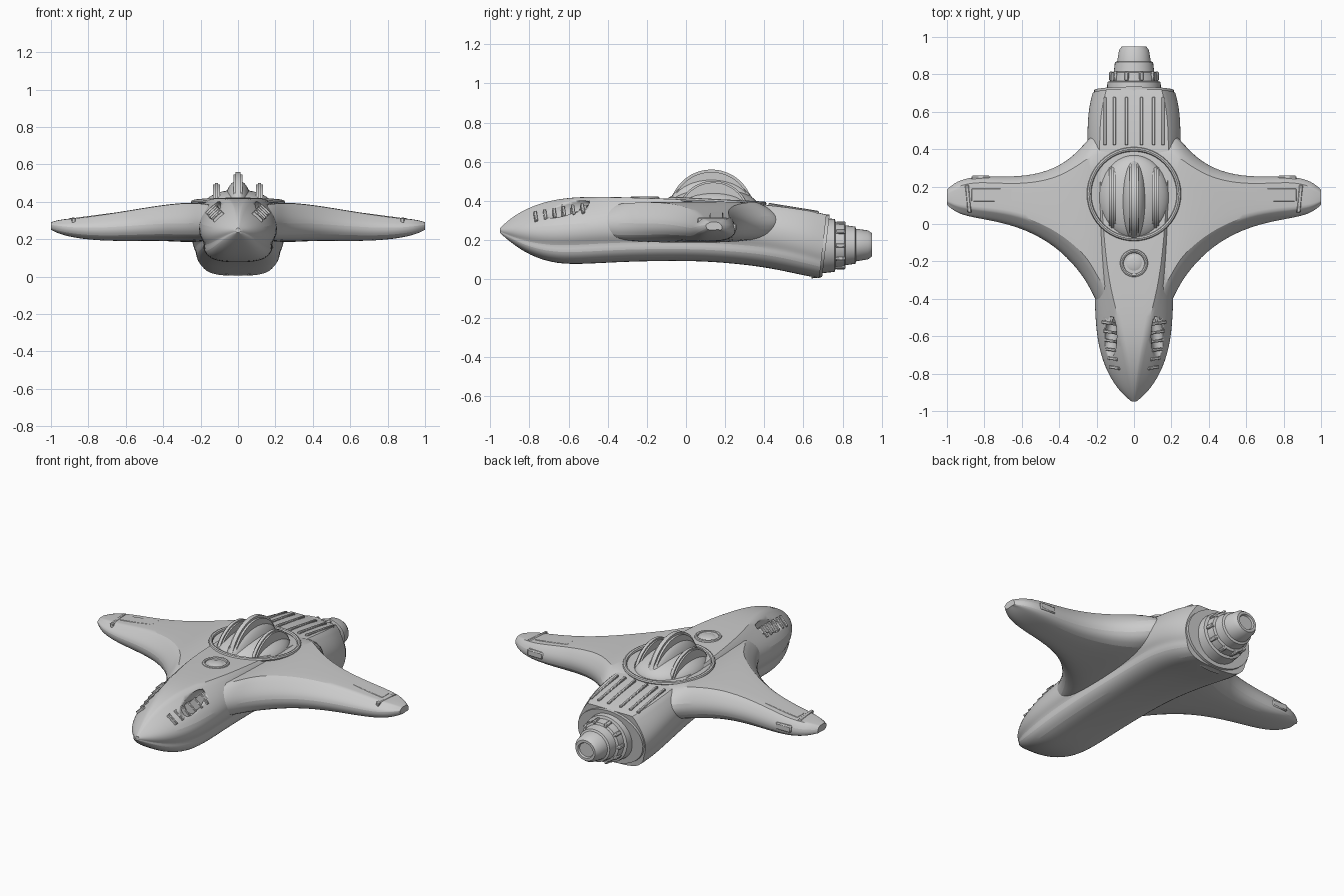
import bpy, bmesh, math
from mathutils import Matrix, Vector, Euler

if "Cube" in bpy.data.objects:
    bpy.data.objects.remove(bpy.data.objects["Cube"])


def finish(name, bm, smooth=40):
    bmesh.ops.recalc_face_normals(bm, faces=bm.faces)
    me = bpy.data.meshes.new(name)
    bm.to_mesh(me)
    bm.free()
    ob = bpy.data.objects.new(name, me)
    bpy.context.collection.objects.link(ob)
    bpy.context.view_layer.objects.active = ob
    ob.select_set(True)
    bpy.ops.object.shade_smooth_by_angle(angle=math.radians(smooth))
    ob.select_set(False)
    return ob


def loft(name, rings, subdiv=2, ridges=()):
    """Skin closed rings; the ridges are point indices whose long edges stay crisp."""
    bm = bmesh.new()
    loops = [[bm.verts.new(p) for p in r] for r in rings]
    n = len(loops[0])
    for a, b in zip(loops, loops[1:]):
        for i in range(n):
            bm.faces.new((a[i], a[(i + 1) % n], b[(i + 1) % n], b[i]))
    crease = bm.edges.layers.float.new("crease_edge")
    for cap in (loops[0], loops[-1]):
        for e in bm.faces.new(cap).edges:
            e[crease] = 1.0
    for a, b in zip(loops, loops[1:]):
        for i in ridges:
            bm.edges.get((a[i], b[i]))[crease] = .6
    ob = finish(name, bm)
    if subdiv:
        m = ob.modifiers.new("smooth", 'SUBSURF')
        m.levels = m.render_levels = subdiv
    return ob


def mirror(ob):
    m = ob.modifiers.new("mirror", 'MIRROR')
    m.use_axis[0] = True
    return ob


def box(name, loc, size, rot=(0, 0, 0)):
    bm = bmesh.new()
    mat = Matrix.LocRotScale(Vector(loc), Euler(rot), Vector(size))
    bmesh.ops.create_cube(bm, size=1, matrix=mat)
    bmesh.ops.bevel(bm, geom=bm.edges[:], offset=min(size) * .2, segments=1, affect='EDGES')
    return finish(name, bm)


def ball(name, loc, radii, rot=0):
    bm = bmesh.new()
    mat = Matrix.Translation(loc) @ Matrix.Rotation(rot, 4, 'Z') @ Matrix.Diagonal((*radii, 1))
    bmesh.ops.create_uvsphere(bm, u_segments=40, v_segments=20, radius=1, matrix=mat)
    return finish(name, bm)


def ring(name, loc, major, minor, tilt=0):
    bpy.ops.mesh.primitive_torus_add(location=loc, rotation=(tilt, 0, 0), major_radius=major,
                                     minor_radius=minor, major_segments=48, minor_segments=8)
    ob = bpy.context.object
    ob.name = name
    bpy.ops.object.shade_smooth_by_angle(angle=math.radians(60))
    return ob


# Fuselage: y, half width, top, bottom, flat-top half width, side height
stations = [(-.95, .012, .26, .235, .005, .25), (-.90, .075, .31, .19, .008, .25),
            (-.80, .145, .37, .12, .02, .25), (-.66, .195, .412, .075, .045, .255),
            (-.50, .212, .422, .078, .085, .27), (-.30, .215, .418, .09, .14, .28),
            (0, .22, .408, .095, .17, .28), (.2, .23, .395, .085, .18, .27),
            (.42, .255, .38, .06, .19, .26), (.6, .25, .355, .02, .18, .22),
            (.70, .225, .33, .005, .15, .18)]
rings = []
for y, w, t, b, r, m in stations:
    g = max(0, min(1, (.55 - y) / .5))       # side groove fades out at the tail
    half = [(r, t), (r + (w - r) * .55, m + (t - m) * .62), (w, m + (t - m) * .12),
            (w * .98, m - (m - b) * .3), (w * (.9 - .07 * g), m - (m - b) * .48),
            (w * .9, m - (m - b) * .66), (w * .72, b + (m - b) * .08), (w * .35, b)]
    k = max(0, y - .55) * .75                # the tail face leans
    pts = [(0, t)] + half + [(0, b)] + [(-x, z) for x, z in reversed(half)]
    rings.append([(x, y + k * (z - .17), z) for x, z in pts])
hull = loft("fuselage", rings, ridges=(1, 17))

# Wings: x, front y, rear y, top, bottom, front and rear shoulder inset
wing = [(.08, -.60, .50, .375, .20, .20, .10), (.17, -.50, .50, .388, .19, .16, .12),
        (.23, -.36, .48, .394, .185, .15, .11), (.30, -.25, .385, .393, .185, .12, .07),
        (.42, -.125, .295, .38, .192, .09, .05), (.58, -.035, .255, .353, .19, .075, .04),
        (.74, .01, .255, .328, .192, .06, .035), (.86, .03, .255, .312, .205, .05, .03),
        (.95, .055, .23, .305, .225, .04, .03), (1, .10, .185, .29, .25, .02, .02)]
rings = []
for x, f, r, t, b, i, j in wing:
    m = b + (t - b) * .42
    rings.append([(x, f, m + .015), (x, f + i * .4, m + (t - m) * .58), (x, f + i, t),
                  (x, (f + r) / 2, t + .002), (x, r - j, t), (x, r, m + (t - m) * .4),
                  (x, r, m - .02), (x, r - j, b + .005), (x, (f + r) / 2, b),
                  (x, f + i, b), (x, f + i * .2, m - (m - b) * .6)])
mirror(loft("wings", rings, ridges=(2, 4)))

# Recessed nose vents with slats
cut = mirror(ball("vent_cutter", (.135, -.65, .365), (.04, .19, .055), math.radians(10)))
cut.hide_render = True
cut.hide_viewport = True
bo = hull.modifiers.new("vents", 'BOOLEAN')
bo.object = cut
bo.operation = 'DIFFERENCE'
for i in range(6):
    y = -.77 + i * .048
    mirror(box("vent_slat", (.094 + i * .008, y, .308 + i * .008), (.07, .016, .05), (0, .75, .15)))
mirror(box("vent_block", (.125, -.50, .353), (.05, .06, .04), (0, .65, .15)))

# Dome with ring and three upright fins
ring("dome_ring", (0, .16, .397), .24, .012, math.radians(-3))
ball("dome", (0, .14, .37), (.19, .23, .095))


def fin(name, x, thick, radius, z, y):
    bm = bmesh.new()
    mat = Matrix.Translation((x, y, z)) @ Matrix.Rotation(math.pi / 2, 4, 'Y')
    bmesh.ops.create_cone(bm, cap_ends=True, segments=48, radius1=radius, radius2=radius,
                          depth=thick, matrix=mat)
    rim = [e for e in bm.edges if abs(e.verts[0].co.x - e.verts[1].co.x) < 1e-5]
    bmesh.ops.bevel(bm, geom=rim, offset=thick * .25, segments=2, affect='EDGES')
    ob = finish(name, bm)
    # flatten the hidden underside so it stays inside the hull
    for v in ob.data.vertices:
        v.co.z = max(v.co.z, .33)
    return ob


fin("centre_fin", 0, .05, .215, .345, .13)
ball("centre_fin_base", (0, .13, .37), (.075, .22, .145))
mirror(fin("side_fin", .115, .035, .185, .317, .14))

# Small hatch in front of the dome
ring("hatch_ring", (0, -.21, .413), .065, .010)
ball("hatch", (0, -.21, .406), (.05, .05, .016))

# Rear deck slats, set almost flush
for x, z in ((.04, .359), (.105, .359), (.155, .357)):
    mirror(box("deck_slat", (x, .55, z), (.016, .26, .02), (-.16, 0, 0)))

# Wing tip panels
mirror(box("wing_tip_panel", (.76, .155, .320), (.22, .07, .018), (0, .13, 0)))
mirror(box("wing_tip_band", (.885, .135, .297), (.02, .15, .035), (0, .1, -.1)))
mirror(box("wing_tip_block", (.82, .243, .265), (.10, .03, .04)))

# Tail collar and stepped nozzle
prof = [(.66, .215, .165, .168), (.715, .215, .16, .17), (.715, .145, .14, .17),
        (.76, .142, .135, .172), (.765, .125, .12, .172), (.81, .122, .115, .172),
        (.815, .108, .102, .173), (.865, .102, .095, .173), (.87, .09, .083, .174),
        (.93, .08, .074, .175), (.95, .065, .06, .175), (.95, .05, .045, .175),
        (.94, .045, .04, .175)]
rings = []
for y, rx, rz, zc in prof:
    lean = .12 if y < .72 else 0
    rings.append([(rx * math.cos(a), y + lean * rz * math.sin(a), zc + rz * math.sin(a))
                  for a in (math.tau * i / 32 for i in range(32))])
loft("nozzle", rings, 0)
for i in range(10):
    a = math.tau * i / 10
    box("nozzle_lug", (.122 * math.cos(a), .79, .172 + .115 * math.sin(a)),
        (.022, .05, .022), (0, -a, 0))
